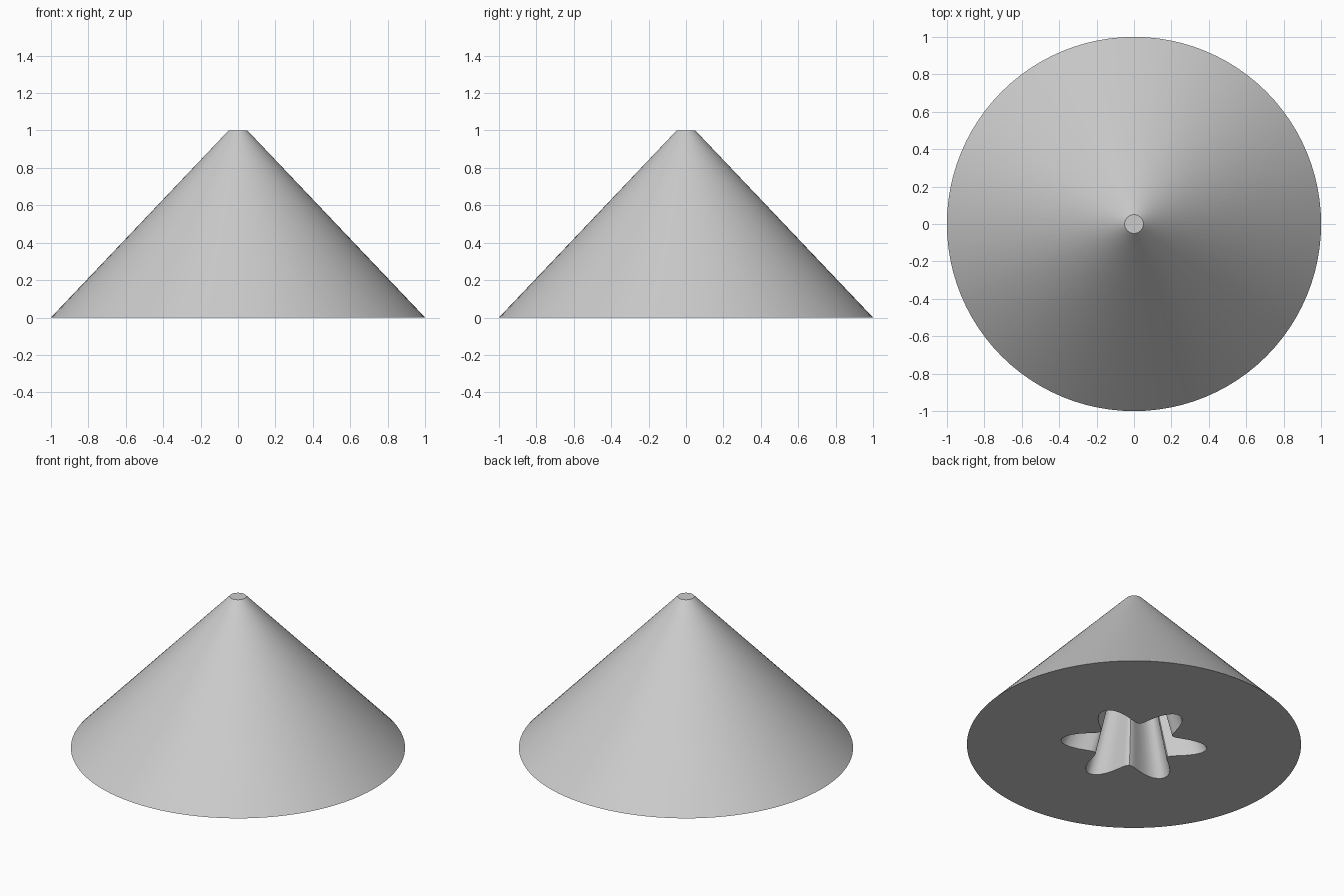
import bpy
import bmesh
from math import cos, sin, pi, radians

cube = bpy.data.objects.get("Cube")
if cube:
    bpy.data.objects.remove(cube, do_unlink=True)

SEGMENTS = 96
LOBES = 6
LOBE_TURN = radians(27)

grey = bpy.data.materials.new("plain grey")
grey.use_nodes = True
colour = (0.6, 0.6, 0.6, 1)
grey.diffuse_color = colour
grey.node_tree.nodes["Principled BSDF"].inputs["Base Color"].default_value = colour


def circle(angle):
    return 1.0


def star(angle):
    # Six soft lobes around the opening
    return 0.345 + 0.095 * cos(LOBES * (angle - LOBE_TURN))


def ring(bm, outline, scale, z):
    verts = []
    for i in range(SEGMENTS):
        a = 2 * pi * i / SEGMENTS
        r = outline(a) * scale
        verts.append(bm.verts.new((r * cos(a), r * sin(a), z)))
    return verts


def bridge(bm, first, second):
    for i in range(SEGMENTS):
        j = (i + 1) % SEGMENTS
        bm.faces.new((first[i], first[j], second[j], second[i]))


bm = bmesh.new()
# Outer cone, flat base and tapered star cavity, joined ring by ring
rings = [
    ring(bm, circle, 0.05, 1.0),
    ring(bm, circle, 1.0, 0.0),
    ring(bm, star, 1.0, 0.0),
    ring(bm, star, 0.1, 0.88),
]
for first, second in zip(rings, rings[1:]):
    bridge(bm, first, second)

# Flat tip and cavity ceiling
bm.faces.new(rings[0])
bm.faces.new(rings[-1])
bmesh.ops.recalc_face_normals(bm, faces=bm.faces)

mesh = bpy.data.meshes.new("hollow_cone")
bm.to_mesh(mesh)
bm.free()
mesh.materials.append(grey)
cone = bpy.data.objects.new("hollow_cone", mesh)
bpy.context.collection.objects.link(cone)

# Smooth the curved walls while keeping rims sharp
bpy.ops.object.select_all(action='DESELECT')
cone.select_set(True)
bpy.context.view_layer.objects.active = cone
bpy.ops.object.shade_smooth_by_angle(angle=radians(30))
